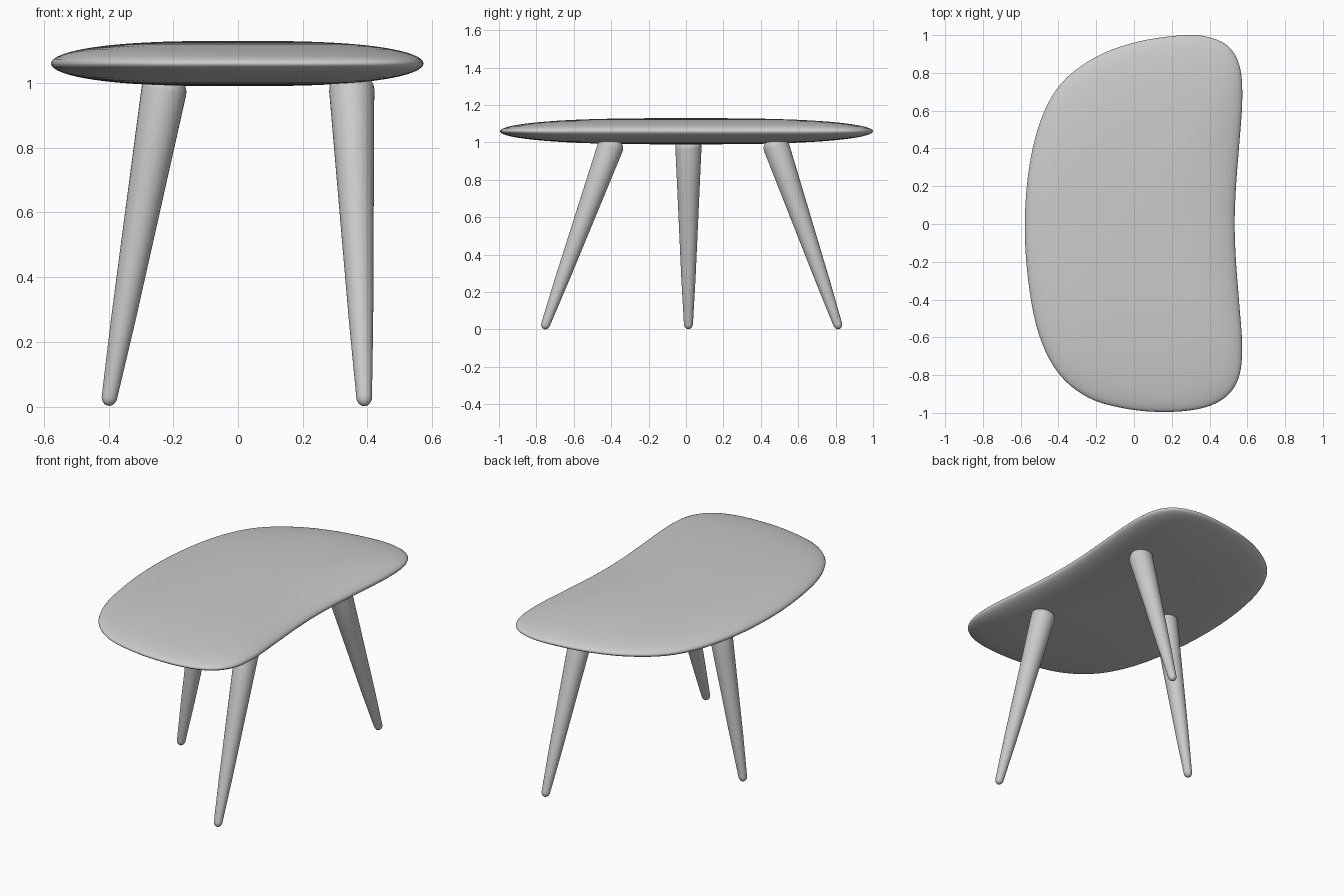
import bpy, bmesh, math
from mathutils import Vector

if "Cube" in bpy.data.objects:
    bpy.data.objects.remove(bpy.data.objects["Cube"])


def make_object(name, bm, angle=60):
    bmesh.ops.recalc_face_normals(bm, faces=bm.faces)
    mesh = bpy.data.meshes.new(name)
    bm.to_mesh(mesh)
    bm.free()
    ob = bpy.data.objects.new(name, mesh)
    bpy.context.collection.objects.link(ob)
    bpy.ops.object.select_all(action='DESELECT')
    ob.select_set(True)
    bpy.context.view_layer.objects.active = ob
    bpy.ops.object.shade_smooth_by_angle(angle=math.radians(angle))
    return ob


def skin(bm, rings):
    """Bridge a list of closed vertex rings and cap both ends."""
    loops = [[bm.verts.new(p) for p in ring] for ring in rings]
    n = len(loops[0])
    for a, b in zip(loops, loops[1:]):
        for i in range(n):
            j = (i + 1) % n
            bm.faces.new((a[i], a[j], b[j], b[i]))
    bm.faces.new(loops[0])
    bm.faces.new(loops[-1])


def closed_spline(points, steps):
    """Smooth closed curve through the points."""
    pts = [Vector(p) for p in points]
    n, out = len(pts), []
    for i in range(n):
        p0, p1, p2, p3 = (pts[(i + k) % n] for k in (-1, 0, 1, 2))
        for s in range(steps):
            t = s / steps
            out.append(0.5 * (2 * p1 + (p2 - p0) * t
                              + (2 * p0 - 5 * p1 + 4 * p2 - p3) * t ** 2
                              + (3 * p1 - p0 - 3 * p2 + p3) * t ** 3))
    return out


# Tabletop: kidney outline swept through a pillow-shaped edge
outline = closed_spline([
    (0.533, 0.0), (0.54, 0.2), (0.557, 0.42), (0.573, 0.65), (0.563, 0.82),
    (0.51, 0.93), (0.41, 0.985), (0.27, 1.0), (0.02, 0.965), (-0.20, 0.885),
    (-0.38, 0.75), (-0.49, 0.56), (-0.555, 0.3), (-0.578, 0.0),
    (-0.56, -0.3), (-0.505, -0.58), (-0.40, -0.79), (-0.24, -0.92),
    (-0.03, -0.98), (0.18, -0.995), (0.36, -0.975), (0.48, -0.92),
    (0.552, -0.82), (0.573, -0.66), (0.557, -0.42), (0.54, -0.2)], 5)
MID_Z, HALF = 1.06, 0.07
rings = []
for k in range(1, 32):
    a = math.pi * (k / 32 - 0.5)
    s = math.cos(a) ** (2 / 2.8)
    rings.append([(p.x * s, p.y * s, MID_Z + HALF * math.sin(a)) for p in outline])
bm = bmesh.new()
skin(bm, rings)
make_object("tabletop", bm)


# Legs: tapered, splayed, with rounded foot and rounded shoulder
def leg(name, foot, top, r_foot=0.027, r_top=0.07, sides=32):
    foot, top = Vector(foot), Vector(top)
    axis = top - foot
    length = axis.length
    turn = axis.to_track_quat('Z', 'Y')
    profile = []
    for k in range(1, 7):
        a = math.pi / 2 * k / 6
        profile.append((r_foot * 0.9 * math.sin(a), 0.03 * (1 - math.cos(a))))
    profile += [(r_foot + (r_top - r_foot) * t, 0.03 + (length - 0.07) * t)
                for t in (0.25, 0.5, 0.75, 1.0)]
    for k in range(1, 6):
        a = math.pi / 2 * k / 5
        profile.append((r_top - 0.035 * (1 - math.cos(a)),
                        length - 0.04 + 0.04 * math.sin(a)))
    circle = [2 * math.pi * i / sides for i in range(sides)]
    bm = bmesh.new()
    skin(bm, [[foot + turn @ Vector((r * math.cos(c), r * math.sin(c), h))
               for c in circle] for r, h in profile])
    make_object(name, bm)


leg("front_leg", (0.391, -0.76, 0.002), (0.35, -0.39, 1.015))
leg("back_leg", (0.391, 0.82, 0.002), (0.35, 0.47, 1.015))
leg("side_leg", (-0.402, 0.013, 0.002), (-0.222, 0.013, 1.015))
